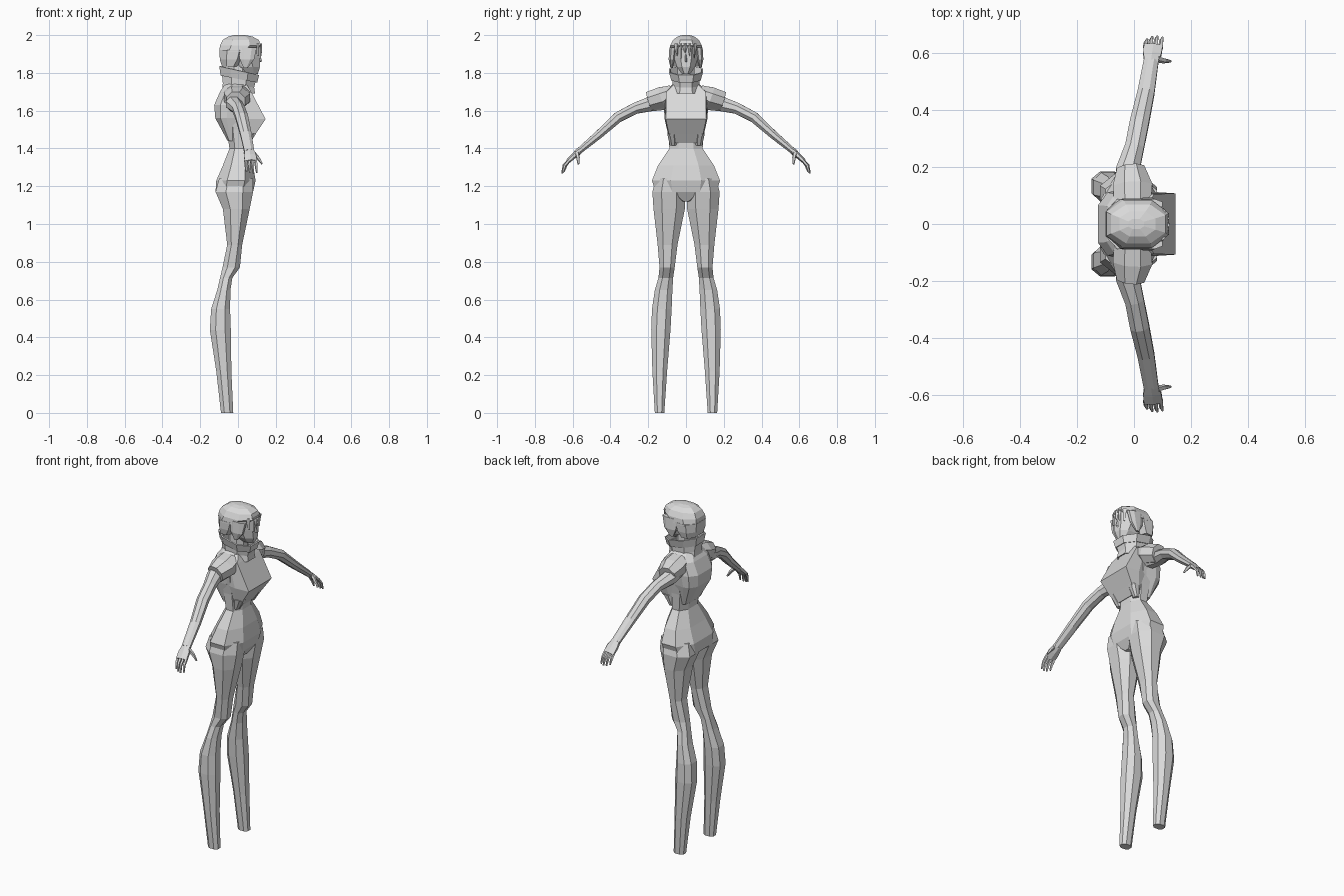
import bpy, bmesh, math
from mathutils import Vector as V

grey = bpy.data.materials.new("plain_grey")
grey.diffuse_color = (0.7, 0.7, 0.7, 1)

OCT = [(1, -.45), (1, .45), (.45, 1), (-.45, 1), (-1, .5), (-1, -.5), (-.45, -1), (.45, -1)]
CHEST = [(1, -.95), (1, .95), (0, 1), (-.55, .92), (-1, .55), (-1, -.55), (-.55, -.92), (0, -1)]


def loft(name, rings, caps=True, mirror=False, thick=0):
    """Skin a list of equal-sized point rings; optionally mirror across y."""
    bm = bmesh.new()
    vs = [[bm.verts.new(p) for p in r] for r in rings]
    n = len(vs[0])
    for a, b in zip(vs, vs[1:]):
        for i in range(n):
            j = (i + 1) % n
            bm.faces.new((a[i], a[j], b[j], b[i]))
    if caps:
        bm.faces.new(vs[0][::-1])
        bm.faces.new(vs[-1])
    bmesh.ops.recalc_face_normals(bm, faces=bm.faces)
    me = bpy.data.meshes.new(name)
    bm.to_mesh(me)
    bm.free()
    me.materials.append(grey)
    ob = bpy.data.objects.new(name, me)
    bpy.context.collection.objects.link(ob)
    if mirror:
        m = ob.modifiers.new("mirror", 'MIRROR')
        m.use_axis = (False, True, False)
        m.use_clip = False
        m.use_mirror_merge = False
    if thick:
        ob.modifiers.new("thickness", 'SOLIDIFY').thickness = thick
    return ob


def sec(z, xb, xf, y0, y1, shape=OCT, tilt=0):
    """Horizontal section fitted to the given x and y limits."""
    cx, rx, cy, ry = (xb + xf) / 2, (xf - xb) / 2, (y0 + y1) / 2, (y1 - y0) / 2
    return [V((cx + u * rx, cy + v * ry, z + tilt * (cx + u * rx))) for u, v in shape]


def tube(name, pts, n=6, mirror=True):
    """Limb along the y-z plane: each point is x, y, z, x radius, depth radius."""
    rings = []
    for i, (x, y, z, rx, rz) in enumerate(pts):
        a, b = V(pts[max(i - 1, 0)][:3]), V(pts[min(i + 1, len(pts) - 1)][:3])
        d = (b - a).normalized()
        side = V((1, 0, 0)) if abs(d.x) < .7 else V((0, 1, 0))
        side = (side - d * side.dot(d)).normalized()
        up = d.cross(side)
        rings.append([V((x, y, z)) + side * rx * math.cos(t) + up * rz * math.sin(t)
                      for t in [math.tau * (k + .5) / n for k in range(n)]])
    return loft(name, rings, mirror=mirror)


# Legs
loft("leg", [sec(*r) for r in [
    (0, -.09, -.025, .115, .165), (.22, -.115, -.035, .1, .178),
    (.44, -.149, -.038, .082, .184), (.55, -.142, -.042, .076, .18),
    (.65, -.11, -.04, .072, .165), (.715, -.095, -.03, .068, .146),
    (.77, -.082, .01, .06, .14), (.89, -.057, .022, .045, .15),
    (1.08, -.08, .062, .006, .172), (1.17, -.119, .08, .002, .178),
    (1.24, -.10, .08, .01, .16)]], mirror=True)

# Pelvis, waist and body under the jacket
loft("torso", [sec(z, b, f, -w, w) for z, b, f, w in [
    (1.12, -.055, .05, .03), (1.17, -.119, .08, .16), (1.23, -.115, .093, .18),
    (1.31, -.08, .08, .148), (1.40, -.045, .058, .088), (1.50, -.06, .06, .096),
    (1.62, -.07, .06, .115), (1.72, -.05, .05, .07)]])

# Jacket: front chest shell with sharp ridge, and back shell
loft("chest_shell", [sec(z, b, f, -w, w, CHEST) for z, b, f, w in [
    (1.43, 0, .062, .07), (1.475, .0, .092, .095), (1.555, -.03, .146, .113),
    (1.70, -.03, .07, .11), (1.74, -.03, .045, .065)]])
loft("back_shell", [sec(z, b, f, -w, w, CHEST) for z, b, f, w in [
    (1.44, -.055, -.02, .08), (1.56, -.12, .0, .112), (1.63, -.126, .02, .12),
    (1.70, -.095, .03, .115), (1.745, -.065, .03, .065)]])
# Hem tabs beside the notch
loft("hem_tab", [sec(z, b, f, .05, w) for z, b, f, w in [
    (1.415, .03, .056, .085), (1.48, .03, .096, .1)]], mirror=True)

# Arms, shoulder pads and hands
tube("arm", [(-.01, .11, 1.655, .055, .055), (-.022, .19, 1.635, .045, .042),
             (.002, .27, 1.612, .036, .032), (.02, .36, 1.565, .036, .03),
             (.042, .46, 1.475, .032, .024), (.06, .57, 1.383, .028, .017)], 8)
tube("shoulder_pad", [(-.005, .07, 1.695, .07, .045), (-.005, .13, 1.67, .075, .06),
                      (-.012, .195, 1.65, .052, .055)], 8)
tube("palm", [(.06, .565, 1.387, .027, .018), (.064, .595, 1.36, .037, .015),
              (.068, .625, 1.332, .038, .012)])
for i in range(4):
    x, s = .04 + .018 * i, (-.006, .002, .004, 0)[i]
    tube("finger", [(x, .618, 1.338, .009, .009), (x + .002, .642 + s, 1.31, .008, .008),
                    (x + .006, .652 + s, 1.272 - s, .005, .005)], 5)
tube("thumb", [(.08, .578, 1.378, .012, .012), (.105, .572, 1.352, .01, .01),
               (.128, .57, 1.318, .005, .005)], 5)

# Neck and stepped, tilted collar
loft("neck", [sec(z, -.05, .05, -.045, .045) for z in (1.68, 1.86)])
loft("collar_base", [sec(1.69, -.08, .085, -.07, .07), sec(1.735, -.075, .08, -.064, .064, tilt=-.15),
                     sec(1.78, -.08, .09, -.066, .066, tilt=-.2)], caps=False, thick=.006)
loft("collar_rim", [sec(1.77, -.085, .095, -.07, .07, tilt=-.2),
                    sec(1.815, -.092, .105, -.082, .082, tilt=-.23)], caps=False, thick=.008)

# Head with nose
loft("face", [sec(z, b, f, -w, w) for z, b, f, w in [
    (1.795, .03, .105, .022), (1.83, -.02, .116, .048), (1.88, -.05, .115, .064),
    (1.93, -.06, .118, .068), (1.97, -.05, .1, .06)]])
loft("nose", [[V((.108, -.01, z)), V((.108, .01, z)), V((x, 0, z))]
              for z, x in ((1.855, .112), (1.862, .127), (1.9, .117))])

# Hair: rounded crown, back of bob, side locks and fringe
loft("hair_crown", [sec(z, b, f, -w, w) for z, b, f, w in [
    (1.91, -.098, .075, .088), (1.945, -.096, .122, .084), (1.975, -.08, .11, .068),
    (1.993, -.05, .075, .044), (2.0, -.02, .035, .018)]])
loft("hair_back", [sec(z, b, f, -w, w) for z, b, f, w in [
    (1.835, -.085, .0, .078), (1.87, -.096, .03, .086), (1.92, -.099, .05, .088)]])
loft("side_lock", [sec(*r) for r in [
    (1.825, .03, .05, .07, .082), (1.87, .01, .085, .058, .092),
    (1.935, .0, .1, .05, .088)]], mirror=True)
for y, drop in ((-.048, .05), (-.026, .065), (-.004, .035), (.02, .05), (.044, .06)):
    xf = .127 - 7 * y * y
    loft("fringe", [[V((xf - .012, y - w, z)), V((xf - .012, y + w, z)), V((xf, y, z))]
                    for z, w in ((1.94 - drop, .002), (1.93, .013), (1.955, .012))])
